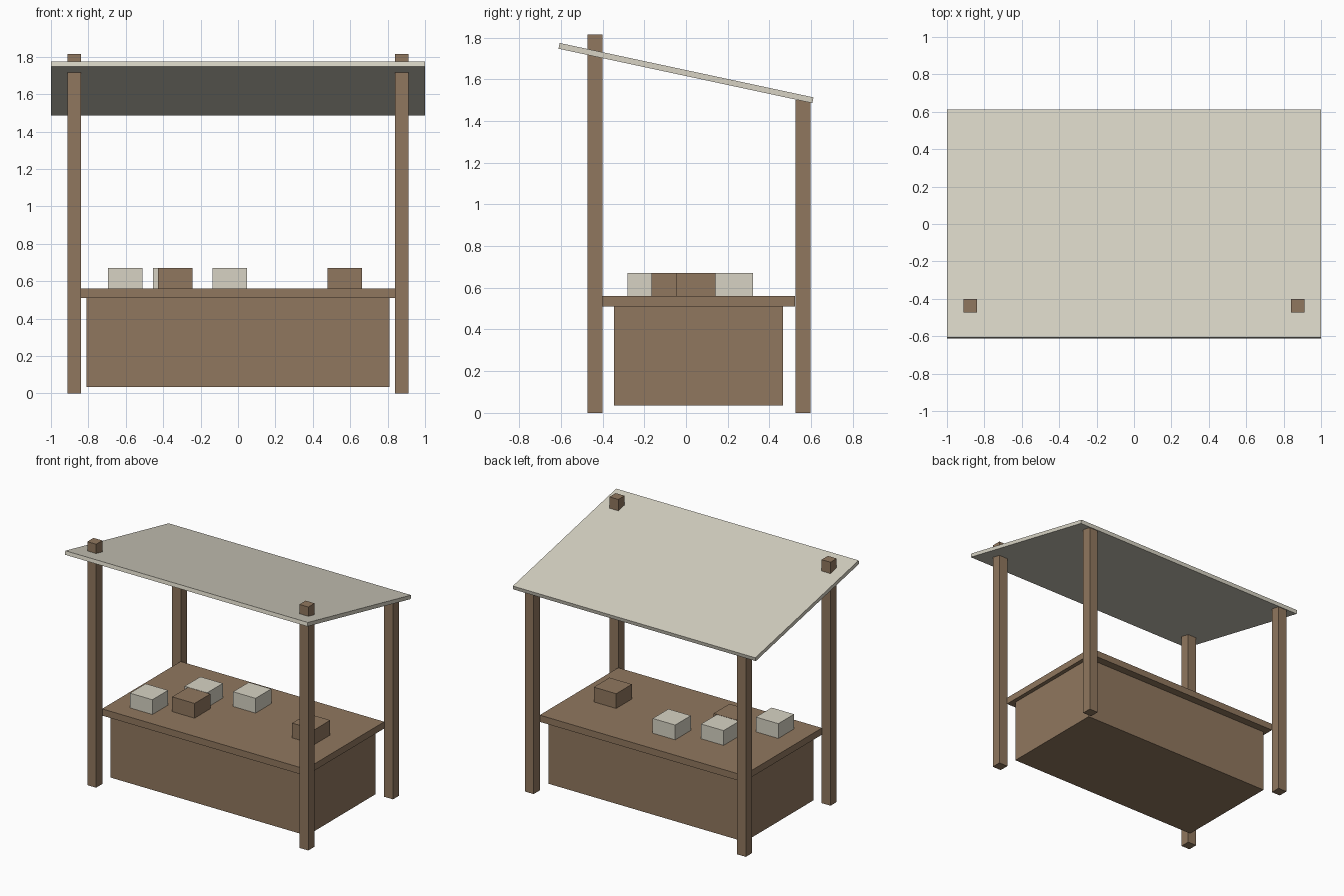
import bpy
import math

default = bpy.data.objects.get("Cube")
if default:
    bpy.data.objects.remove(default, do_unlink=True)


def make_material(name, rgb):
    mat = bpy.data.materials.new(name)
    mat.use_nodes = True
    colour = (*rgb, 1.0)
    mat.diffuse_color = colour
    mat.node_tree.nodes["Principled BSDF"].inputs["Base Color"].default_value = colour
    return mat


wood = make_material("brown wood", (0.28, 0.185, 0.113))
canvas = make_material("pale canvas", (0.68, 0.65, 0.55))


def box(name, centre, size, mat, tilt=0.0):
    bpy.ops.mesh.primitive_cube_add(size=1, location=centre)
    obj = bpy.context.object
    obj.name = name
    obj.scale = size
    bpy.ops.object.transform_apply(location=False, rotation=False, scale=True)
    obj.rotation_euler.x = tilt
    obj.data.materials.append(mat)
    return obj


# Counter: closed base with an overhanging top
box("counter_base", (0, 0.06, 0.272), (1.62, 0.81, 0.475), wood)
box("counter_top", (0, 0.061, 0.535), (1.68, 0.925, 0.05), wood)

# Posts: tall pair in front pokes through the roof, short pair behind
POST = 0.073
for side, x in (("left", 0.875), ("right", -0.875)):
    for row, y, height in (("front", -0.437, 1.815), ("back", 0.561, 1.5)):
        box(f"{row}_{side}_post", (x, y, height / 2), (POST, POST, height), wood)

# Roof sloping down to the back
box("roof", (0, 0, 1.63), (2.0, 1.245, 0.028), canvas, math.radians(-12.1))

# Goods standing on the counter
goods = (
    ("pale_crate", canvas, ((-0.602, -0.188), (-0.363, 0.115), (-0.044, 0.23))),
    ("brown_crate", wood, ((-0.335, -0.073), (0.57, 0.048))),
)
for name, mat, places in goods:
    for i, (x, y) in enumerate(places, 1):
        box(f"{name}_{i}", (x, y, 0.615), (0.185, 0.185, 0.11), mat)
